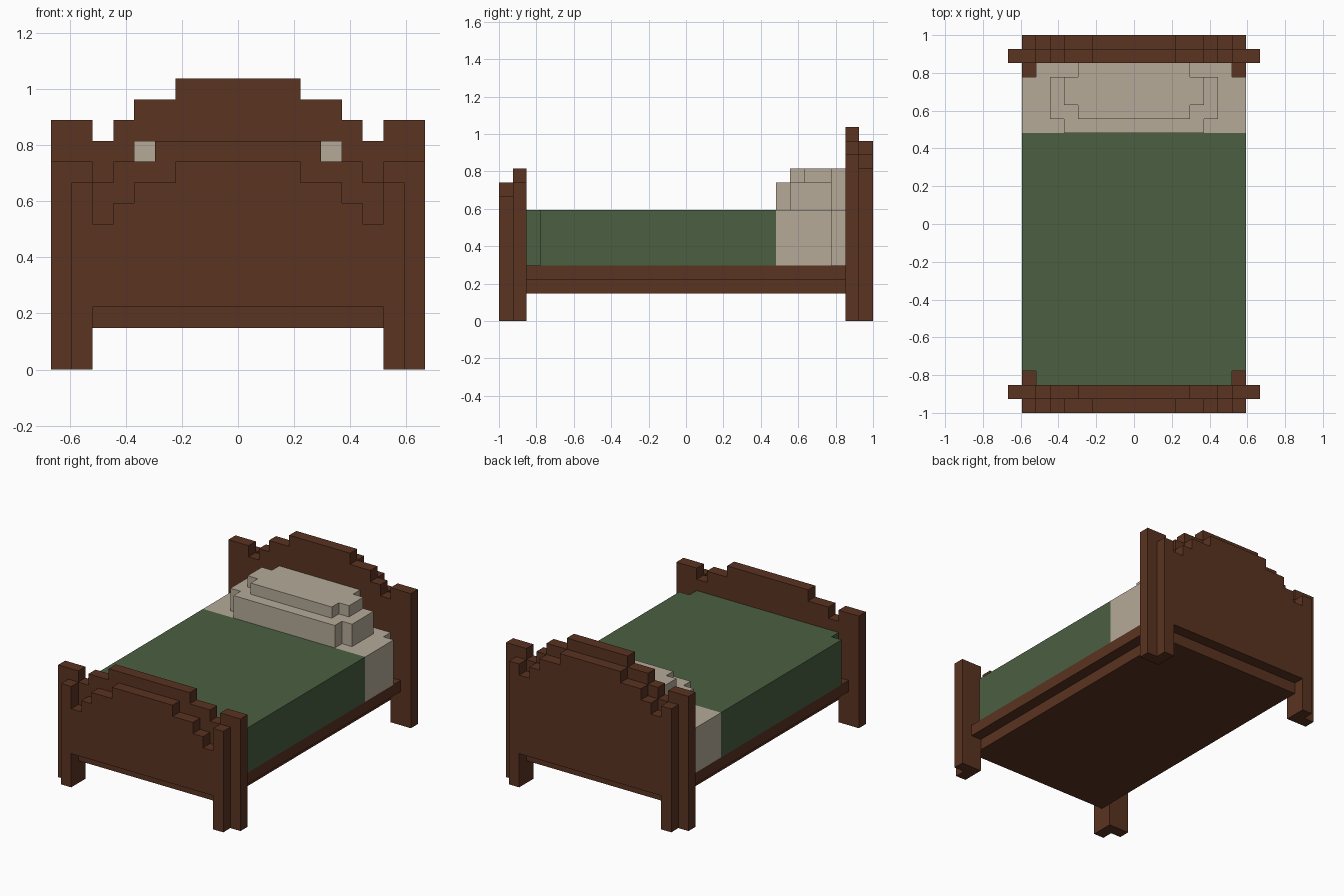
import bpy, bmesh

U = 2 / 27  # one block of the grid

cube = bpy.data.objects.get("Cube")
if cube:
    bpy.data.objects.remove(cube, do_unlink=True)


def material(name, rgb):
    m = bpy.data.materials.new(name)
    m.use_nodes = True
    m.diffuse_color = (*rgb, 1)
    bsdf = next(n for n in m.node_tree.nodes if n.type == "BSDF_PRINCIPLED")
    bsdf.inputs["Base Color"].default_value = (*rgb, 1)
    return m


wood = material("dark wood", (0.102, 0.033, 0.015))
green = material("green blanket", (0.069, 0.114, 0.054))
cream = material("cream linen", (0.462, 0.402, 0.314))


def prism(name, half, place, lo, hi, mat):
    """Mirror a half outline across x = 0 and extrude it from lo to hi."""
    outline = half + [(-x, t) for x, t in reversed(half)]
    bm = bmesh.new()
    face = bm.faces.new([bm.verts.new(place(x, t, lo)) for x, t in outline])
    top = bmesh.ops.extrude_face_region(bm, geom=[face])["geom"]
    shift = place(0, 0, hi)
    start = place(0, 0, lo)
    verts = [v for v in top if isinstance(v, bmesh.types.BMVert)]
    bmesh.ops.translate(bm, verts=verts, vec=[a - b for a, b in zip(shift, start)])
    bmesh.ops.recalc_face_normals(bm, faces=bm.faces)
    mesh = bpy.data.meshes.new(name)
    bm.to_mesh(mesh)
    bm.free()
    mesh.materials.append(mat)
    obj = bpy.data.objects.new(name, mesh)
    bpy.context.collection.objects.link(obj)
    return obj


def upright(x, z, y):
    return (x * U, y * U - 1, z * U)


def flat(x, y, z):
    return (x * U, y * U - 1, z * U)


def board(name, steps, bottom, y):
    """One-block-thick end board with legs; steps are (outer x, top) from the centre."""
    half, x0 = [], 0
    for x, top in steps:
        if x0:
            half.append((x0, top))
        half.append((x, top))
        x0 = x
    half += [(x0, 0), (7, 0), (7, bottom)]
    prism(name, half, upright, y, y + 1, wood)


# Stepped end boards, each with a wide inner layer and a lower outer layer
board("headboard_inner", [(3, 14), (5, 13), (6, 12), (7, 11), (9, 12)], 2, 25)
board("headboard_outer", [(3, 13), (5, 12), (6, 11), (7, 10), (8, 11)], 3, 26)
board("footboard_inner", [(4, 11), (6, 10), (7, 9), (9, 10)], 2, 1)
board("footboard_outer", [(3, 10), (5, 9), (6, 8), (7, 7), (8, 9)], 3, 0)

# Bed base and the wider side rails
prism("bed_base", [(7, 2), (7, 25)], flat, 2, 3, wood)
prism("side_rails", [(8, 2), (8, 25)], flat, 3, 4, wood)

# Bedding, notched at the four corners
prism("blanket", [(7, 2), (7, 3), (8, 3), (8, 20)], flat, 4, 8, green)
prism("sheet", [(8, 20), (8, 24), (7, 24), (7, 25)], flat, 4, 8, cream)

# Two-tier pillow
prism("pillow_lower", [(5, 20), (5, 21), (6, 21), (6, 24), (4, 24), (4, 25)],
      flat, 8, 10, cream)
prism("pillow_upper", [(4, 21), (4, 22), (5, 22), (5, 24), (4, 24), (4, 25)],
      flat, 10, 11, cream)
